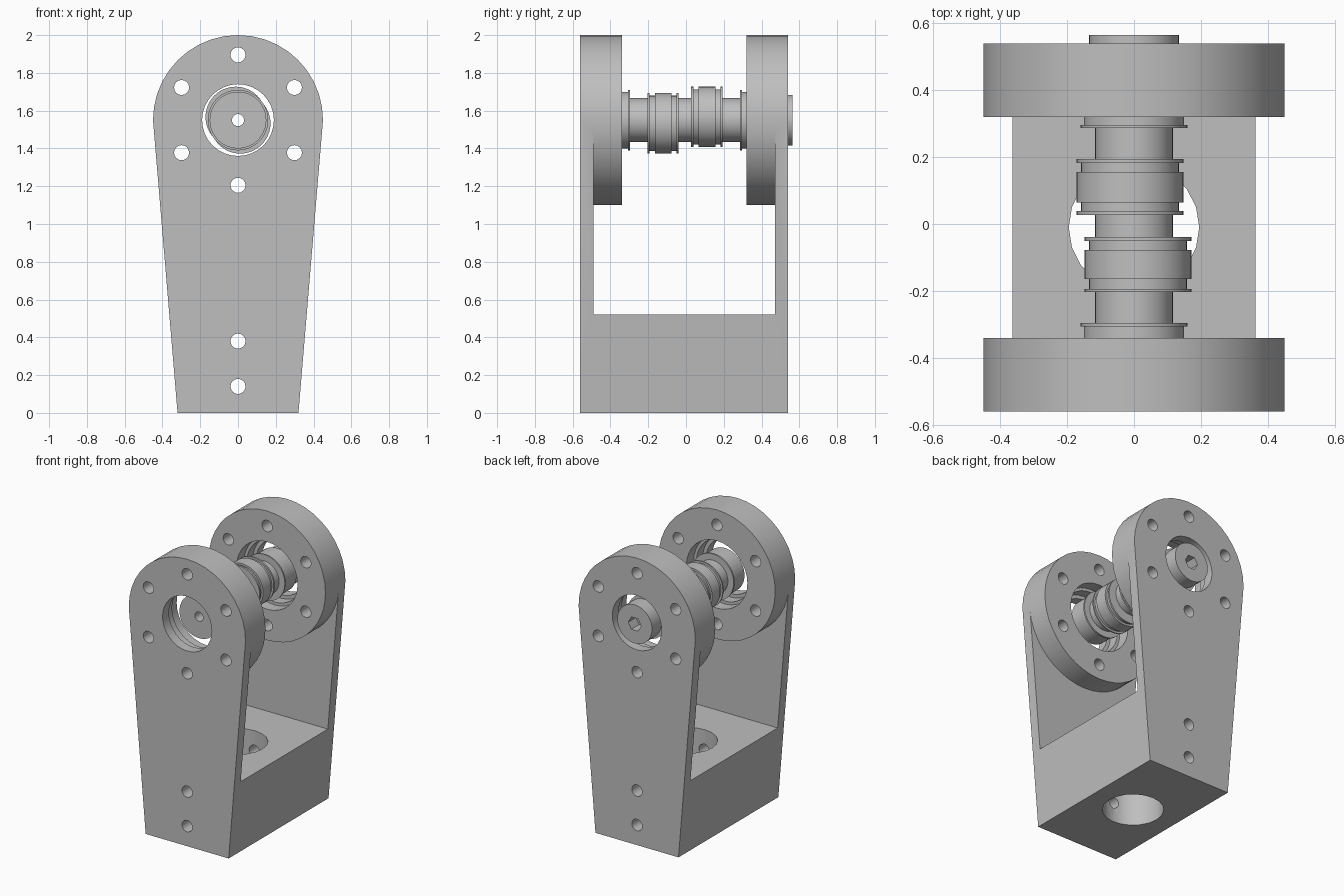
import bpy, bmesh, math
from mathutils import Vector

cube = bpy.data.objects.get("Cube")
if cube:
    bpy.data.objects.remove(cube)

AXIS = 1.55    # height of the shaft axis
MID = -0.01    # middle of the bracket in y

grey = bpy.data.materials.new("machined_grey")
grey.use_nodes = True
grey.diffuse_color = (0.52, 0.52, 0.52, 1)
grey.node_tree.nodes["Principled BSDF"].inputs["Base Color"].default_value = (0.52, 0.52, 0.52, 1)


def to_object(name, bm):
    bmesh.ops.recalc_face_normals(bm, faces=bm.faces)
    mesh = bpy.data.meshes.new(name)
    bm.to_mesh(mesh)
    bm.free()
    mesh.materials.append(grey)
    obj = bpy.data.objects.new(name, mesh)
    bpy.context.collection.objects.link(obj)
    return obj


def prism(name, points, start, depth):
    """Extrude a closed outline along a depth vector."""
    bm = bmesh.new()
    face = bm.faces.new([bm.verts.new(Vector(p) + Vector(start)) for p in points])
    extruded = bmesh.ops.extrude_face_region(bm, geom=[face])["geom"]
    bmesh.ops.translate(bm, vec=depth, verts=[v for v in extruded if isinstance(v, bmesh.types.BMVert)])
    return to_object(name, bm)


def arc(radius, first, last, steps):
    """Points of an arc about the shaft axis, angles in degrees."""
    angles = [math.radians(first + (last - first) * i / steps) for i in range(steps + 1)]
    return [(radius * math.cos(a), 0, AXIS + radius * math.sin(a)) for a in angles]


def activate(obj):
    bpy.ops.object.select_all(action='DESELECT')
    obj.select_set(True)
    bpy.context.view_layer.objects.active = obj


def cut(obj, cutter):
    cutter.hide_render = True
    mod = obj.modifiers.new("cut", 'BOOLEAN')
    mod.operation = 'DIFFERENCE'
    mod.solver = 'EXACT'
    mod.object = cutter
    activate(obj)
    bpy.ops.object.modifier_apply(modifier=mod.name)
    bpy.data.objects.remove(cutter)


def drill(obj, x, z, radius, y0, y1, sides):
    turn = [2 * math.pi * i / sides for i in range(sides)]
    ring = [(x + radius * math.cos(a), 0, z + radius * math.sin(a)) for a in turn]
    cut(obj, prism("drill", ring, (0, y0, 0), (0, y1 - y0, 0)))


# Fork bracket: tapered outline with a round top
outline = [(-0.32, 0, 0), (0.32, 0, 0)] + arc(0.45, 0, 180, 20)
bracket = prism("fork_bracket", outline, (0, -0.56, 0), (0, 1.1, 0))

# Gap between the arms, then the wider gap that leaves a round boss on each arm
gap = [(-1, 0, 0.52), (1, 0, 0.52), (1, 0, 3), (-1, 0, 3)]
cut(bracket, prism("gap", gap, (0, -0.34, 0), (0, 0.66, 0)))
around_boss = [(-1, 0, 1.5), (-1, 0, 0.52), (1, 0, 0.52), (1, 0, 1.5)] + arc(0.45, -6, -174, 20)
cut(bracket, prism("around_boss", around_boss, (0, -0.49, 0), (0, 0.96, 0)))

# Shaft bores with stepped bearing pockets on the inside
drill(bracket, 0, AXIS, 0.19, -1, 1, 32)
drill(bracket, 0, AXIS, 0.215, -0.49, 0.47, 32)
drill(bracket, 0, AXIS, 0.235, -0.42, 0.40, 32)

# Bolt circle and the two base bolts
for i in range(6):
    angle = math.radians(90 + 60 * i)
    drill(bracket, 0.345 * math.cos(angle), AXIS + 0.345 * math.sin(angle), 0.04, -1, 1, 16)
for z in (0.14, 0.38):
    drill(bracket, 0, z, 0.04, -1, 1, 16)

# Upright hole through the base
turn = [2 * math.pi * i / 20 for i in range(20)]
base_ring = [(0.195 * math.cos(a), MID + 0.195 * math.sin(a), 0) for a in turn]
cut(bracket, prism("base_hole", base_ring, (0, 0, -0.2), (0, 0, 1)))

# Stepped shaft with two opposed eccentrics: (end y, radius, offset side)
sections = [
    (-0.307, 0.15, 0), (-0.296, 0.16, 0), (-0.203, 0.116, 0),
    (-0.194, 0.16, 1), (-0.164, 0.146, 1), (-0.078, 0.16, 1), (-0.051, 0.146, 1), (-0.039, 0.16, 1),
    (0.027, 0.116, 0),
    (0.039, 0.16, -1), (0.065, 0.146, -1), (0.155, 0.16, -1), (0.182, 0.146, -1), (0.194, 0.16, -1),
    (0.287, 0.116, 0), (0.296, 0.16, 0), (0.43, 0.15, 0), (0.46, 0.12, 0), (0.565, 0.134, 0),
]
SIDES = 48
bm = bmesh.new()
rings = []


def add_ring(y, radius, side=0, hexagon=False):
    ring = []
    for i in range(SIDES):
        a = 2 * math.pi * i / SIDES
        r = radius
        if hexagon:
            r *= math.cos(math.pi / 6) / math.cos(a % (math.pi / 3) - math.pi / 6)
        ring.append(bm.verts.new((0.012 * side + r * math.cos(a), y,
                                  AXIS - 0.017 * side + r * math.sin(a))))
    rings.append(ring)


start = -0.43
for end, radius, side in sections:
    add_ring(start, radius, side)
    add_ring(end, radius, side)
    start = end

# Hexagon socket in the back end, then the centre bore back to the front
add_ring(0.565, 0.05, hexagon=True)
add_ring(0.48, 0.05, hexagon=True)
add_ring(0.48, 0.032)
add_ring(-0.43, 0.032)
for one, two in zip(rings, rings[1:] + rings[:1]):
    for i in range(SIDES):
        j = (i + 1) % SIDES
        bm.faces.new((one[i], one[j], two[j], two[i]))
shaft = to_object("eccentric_shaft", bm)

for obj in (bracket, shaft):
    activate(obj)
    bpy.ops.object.shade_smooth_by_angle(angle=math.radians(30))
